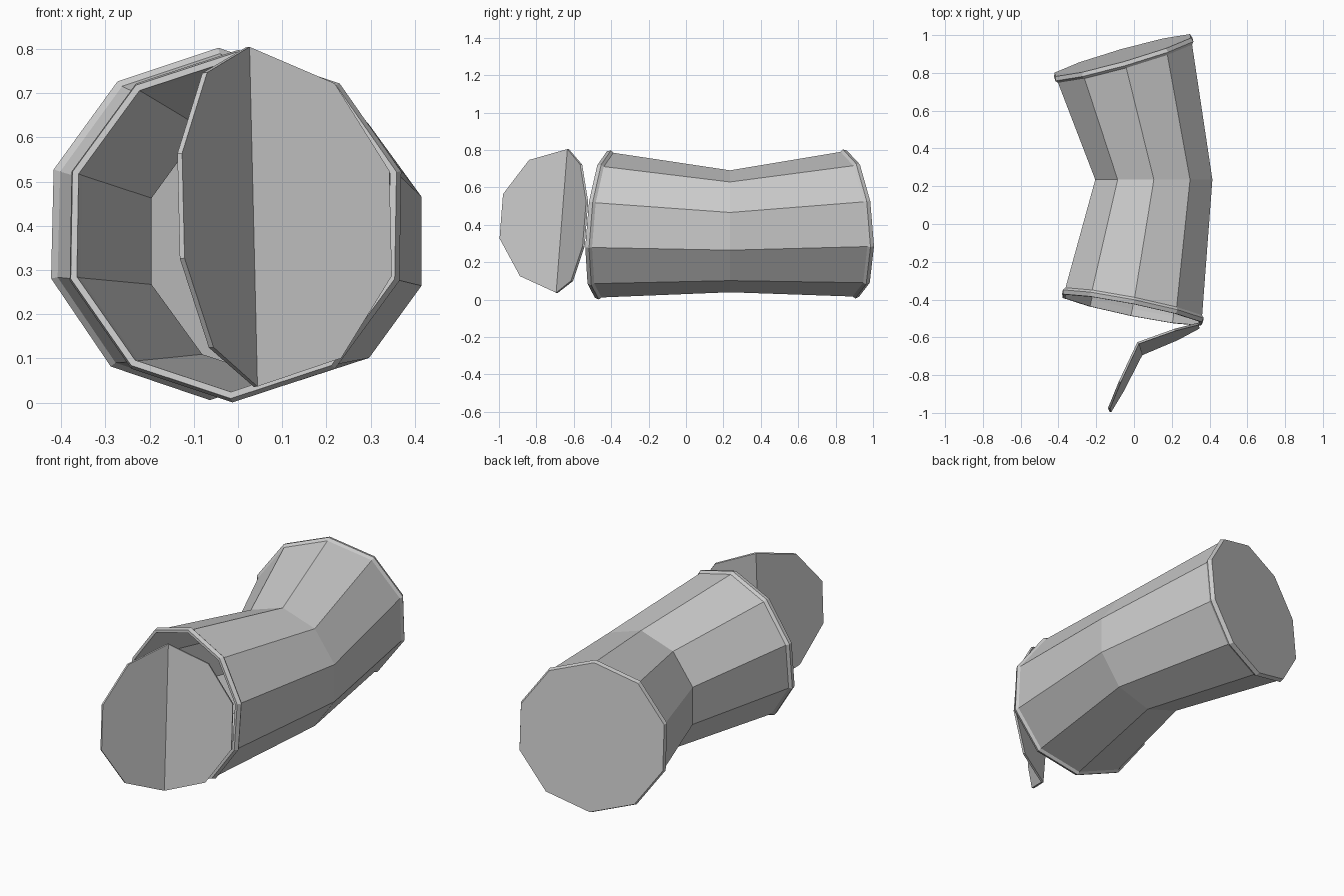
import bpy, bmesh
from math import sin, cos, pi
from mathutils import Vector as V

if "Cube" in bpy.data.objects:
    bpy.data.objects.remove(bpy.data.objects["Cube"])

N = 10
ANGLES = [pi / 2 + 2 * pi * i / N for i in range(N)]


def frame(center, across, up):
    """Centre and orthonormal axes of a tilted cross-section."""
    u = V(across).normalized()
    v = V(up)
    v = (v - u * v.dot(u)).normalized()
    return V(center), u, v, v.cross(u)      # last axis points to the back


def make_object(name, bm):
    bmesh.ops.recalc_face_normals(bm, faces=bm.faces)
    me = bpy.data.meshes.new(name)
    bm.to_mesh(me)
    bm.free()
    ob = bpy.data.objects.new(name, me)
    bpy.context.collection.objects.link(ob)
    return ob


def loft(name, sections):
    """Skin decagon rings (frame, offset along axis, radius); cap both ends."""
    bm = bmesh.new()
    rings = []
    for (c, u, v, n), off, r in sections:
        rings.append([bm.verts.new(c + n * off + u * r * cos(a) + v * r * sin(a))
                      for a in ANGLES])
    for p, q in zip(rings, rings[1:]):
        for i in range(N):
            j = (i + 1) % N
            bm.faces.new((p[i], p[j], q[j], q[i]))
    bm.faces.new(rings[0])
    bm.faces.new(rings[-1])
    return make_object(name, bm)


front = frame((-0.01, -0.455, 0.401), (0.73, -0.147, 0), (0, 0.085, 1))
middle = frame((0.105, 0.235, 0.365), (1, 0, 0), (0, 0, 1))
back = frame((-0.06, 0.893, 0.406), (0.72, 0.205, 0), (0, -0.09, 1))

# Dented can: closed back with rim, pinched middle, open front rim, inner wall
loft("can_body", [
    (back, 0.0, 0.392), (back, -0.022, 0.400), (back, -0.036, 0.388),
    (middle, 0.0, 0.326),
    (front, 0.036, 0.388), (front, 0.022, 0.400), (front, 0.0, 0.393),
    (front, 0.0, 0.378), (front, 0.036, 0.376),
    (middle, 0.0, 0.316),
    (back, -0.036, 0.376), (back, -0.012, 0.376)])

# Opened lid, folded along an upright crease and hanging off the right side
crease_mid = V((0.031, -0.66, 0.42))
crease_half = V((-0.009, 0.03, 0.384))
right_half = V((0.312, 0.122, -0.015)) / cos(pi / N)
left_half = V((-0.16, -0.325, 0.025)) / cos(pi / N)
bm = bmesh.new()
lid = []
for a in ANGLES:
    side = right_half if cos(a) > 0 else left_half
    lid.append(bm.verts.new(crease_mid + crease_half * sin(a) + side * abs(cos(a))))
bm.faces.new(lid[:N // 2 + 1])
bm.faces.new(lid[N // 2:] + lid[:1])
lid_ob = make_object("open_lid", bm)
mod = lid_ob.modifiers.new("thickness", 'SOLIDIFY')
mod.thickness = 0.012
mod.offset = 0
